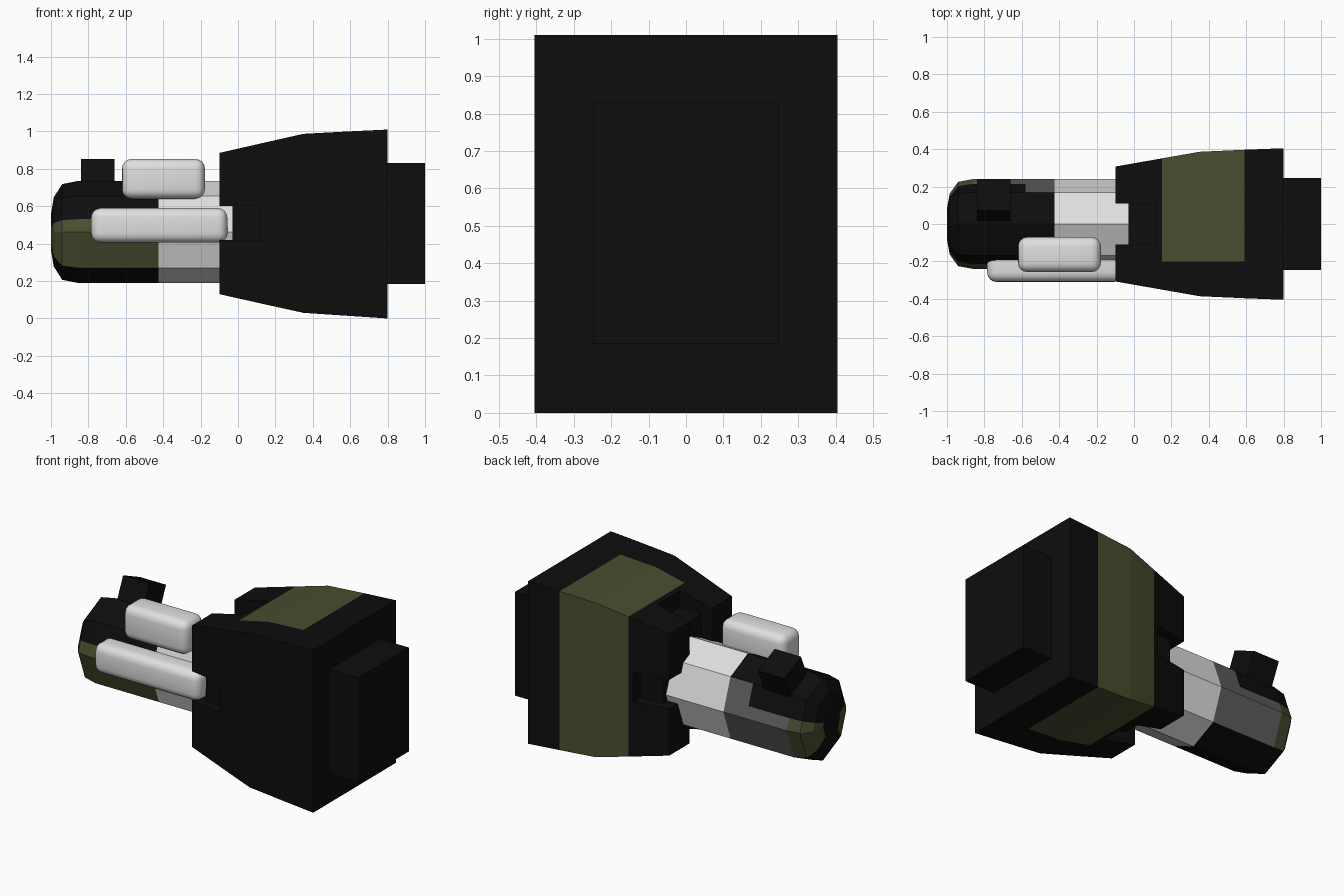
import bpy, bmesh, math
from mathutils import Matrix

if "Cube" in bpy.data.objects:
    bpy.data.objects.remove(bpy.data.objects["Cube"])


def material(name, rgb):
    m = bpy.data.materials.new(name)
    m.diffuse_color = (*rgb, 1)
    m.use_nodes = True
    m.node_tree.nodes["Principled BSDF"].inputs["Base Color"].default_value = m.diffuse_color
    return m


black = material("black", (0.004, 0.004, 0.004))
olive = material("olive green", (0.068, 0.075, 0.028))
silver = material("silver white", (0.74, 0.74, 0.74))
grey = material("dark grey", (0.11, 0.11, 0.11))
MATS = [black, olive, silver, grey]


def finish(name, bm, mats):
    bmesh.ops.recalc_face_normals(bm, faces=bm.faces)
    me = bpy.data.meshes.new(name)
    bm.to_mesh(me)
    bm.free()
    for m in mats:
        me.materials.append(m)
    ob = bpy.data.objects.new(name, me)
    bpy.context.collection.objects.link(ob)
    return ob


def box(name, lo, hi, mat, rot=None, bevel=0):
    bm = bmesh.new()
    size = [b - a for a, b in zip(lo, hi)]
    mid = [(a + b) / 2 for a, b in zip(lo, hi)]
    mx = Matrix.Translation(mid) @ (rot or Matrix()) @ Matrix.Diagonal((*size, 1))
    bmesh.ops.create_cube(bm, size=1, matrix=mx)
    if bevel:
        bmesh.ops.bevel(bm, geom=bm.edges[:], offset=bevel, segments=4,
                        profile=0.5, affect='EDGES')
    ob = finish(name, bm, [mat])
    if bevel:
        bpy.ops.object.select_all(action='DESELECT')
        ob.select_set(True)
        bpy.context.view_layer.objects.active = ob
        bpy.ops.object.shade_smooth_by_angle(angle=math.radians(40))
    return ob


def loft(name, rings, rule):
    """Skin rings of points along x, then colour the faces by rule."""
    bm = bmesh.new()
    vs = [[bm.verts.new(p) for p in r] for r in rings]
    n = len(vs[0])
    for a, b in zip(vs, vs[1:]):
        for i in range(n):
            j = (i + 1) % n
            bm.faces.new((a[i], a[j], b[j], b[i]))
    bm.faces.new(vs[0])
    bm.faces.new(vs[-1])
    for f in bm.faces:
        f.material_index = rule(f.calc_center_median())
    return finish(name, bm, MATS)


# Barrel: octagon with a vertex on top, extra points at the paint line
S = math.sqrt(0.5)
T = 0.25
section = [(0, 1), (S, S), (1 + (S - 1) * T / S, T), (1, 0), (S, -S),
           (0, -1), (-S, -S), (-1, 0), (-1 - (S - 1) * T / S, T), (-S, S)]
CZ = 0.4625


def barrel_colour(c):
    x, y, z = c
    if x > -0.42:
        return 2
    if 0.26 < z < 0.53 and abs(y) > 0.1:
        if y < 0 or x < -0.86:
            return 1
        return 3
    if y > 0.18 and z < 0.65 and z > 0.53 and x > -0.58:
        return 3
    return 0


loft("barrel",
     [[(x, y * 0.24 * r, CZ + z * 0.272 * r) for y, z in section]
      for x, r in [(-1, 0.35), (-0.985, 0.68), (-0.94, 0.94), (-0.86, 1),
                   (-0.58, 1), (-0.425, 1), (0.2, 1)]],
     barrel_colour)

# Flared housing with an olive band wrapping top, back and bottom
stations = [(-0.1, 0.307, 0.13, 0.885), (0.15, 0.351, 0.074, 0.942),
            (0.35, 0.386, 0.03, 0.987), (0.59, 0.397, 0.014, 1.0),
            (0.8, 0.405, 0.0, 1.01)]


def housing_colour(c):
    return int(0.15 < c.x < 0.59 and c.y > -0.2)


housing = loft("housing",
               [[(x, -w, b), (x, -0.2, b), (x, w, b),
                 (x, w, t), (x, -0.2, t), (x, -w, t)]
                for x, w, b, t in stations],
               housing_colour)

# Slots in the four walls around the barrel: deep mouth, shallow tail
cutters = [box("slot_cutter", (-0.2, -0.11, -0.1), (-0.03, 0.11, 1.1), black),
           box("slot_cutter", (-0.2, -0.5, 0.42), (-0.03, 0.5, 0.6), black)]
for lo, hi in [((-0.1, -0.11, 0.83), (0.12, 0.11, 1.1)),
               ((-0.1, -0.11, -0.1), (0.12, 0.11, 0.18)),
               ((-0.1, -0.5, 0.42), (0.12, -0.27, 0.6)),
               ((-0.1, 0.27, 0.42), (0.12, 0.5, 0.6))]:
    cutters.append(box("slot_cutter", (-0.15, *lo[1:]), hi, black))
bpy.context.view_layer.objects.active = housing
for c in cutters:
    mod = housing.modifiers.new("slot", 'BOOLEAN')
    mod.operation = 'DIFFERENCE'
    mod.solver = 'EXACT'
    mod.object = c
    bpy.ops.object.modifier_apply(modifier=mod.name)
for c in cutters:
    bpy.data.objects.remove(c)

# Rear block
box("rear_block", (0.75, -0.247, 0.185), (1.0, 0.247, 0.83), black)

# Rounded side canisters
box("upper_canister", (-0.62, -0.257, 0.64), (-0.177, -0.07, 0.852), silver, bevel=0.05)
box("lower_canister", (-0.785, -0.31, 0.405), (-0.057, -0.13, 0.59), silver, bevel=0.05)

# Stub standing square on the upper back facet
box("top_stub", (-0.84, 0.024, 0.625), (-0.66, 0.204, 0.825), black,
    rot=Matrix.Rotation(math.radians(-24), 4, 'X'))
